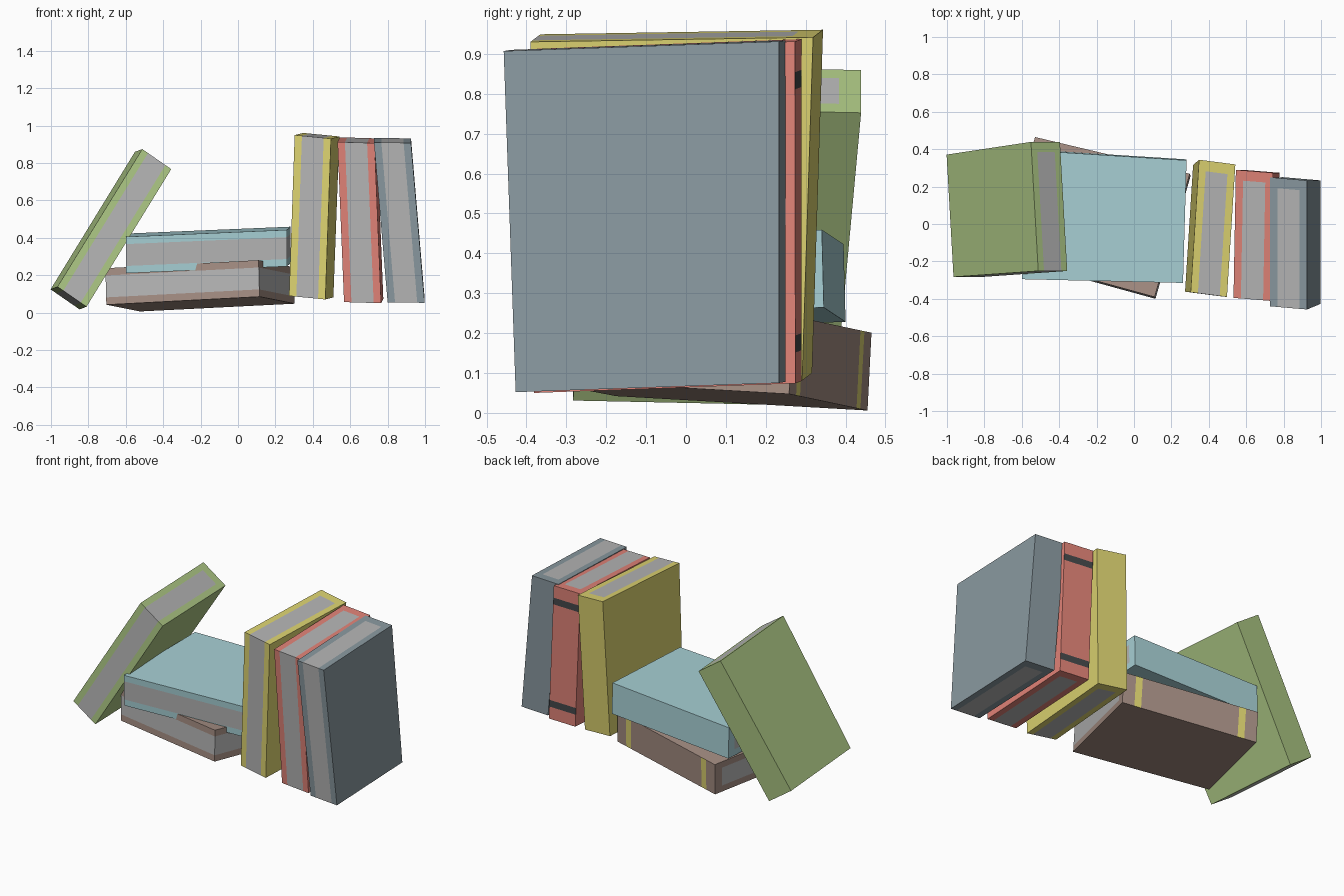
import bpy, bmesh
from mathutils import Vector

if "Cube" in bpy.data.objects:
    bpy.data.objects.remove(bpy.data.objects["Cube"])


def make_material(name, rgb):
    mat = bpy.data.materials.new(name)
    mat.diffuse_color = [(c / 255) ** 2.2 for c in rgb] + [1]
    mat.use_nodes = True
    mat.node_tree.nodes["Principled BSDF"].inputs["Base Color"].default_value = mat.diffuse_color
    return mat


paper = make_material("paper", (180, 180, 180))
dark = make_material("dark_band", (70, 74, 76))
gold = make_material("gold_band", (220, 210, 112))

BANDS = (0.09, 0.14, 0.86, 0.91)


def book(name, rgb, corner, thick, depth, height, flare, band=None):
    """Slightly flared box. u: across the boards, v: fore-edge to spine, t: foot to head."""
    o, w, d, h = map(Vector, (corner, thick, depth, height))
    cuts = ((0, 0.2, 0.8, 1), (0, 0.92, 1), (0, *BANDS, 1) if band else (0, 1))

    def place(p):
        u, v, t = p
        return o + w * u + d * (v * (1 + (flare - 1) * t)) + h * t

    bm = bmesh.new()
    for axis in range(3):
        a, b = [i for i in range(3) if i != axis]
        for side in (0, 1):
            for a0, a1 in zip(cuts[a], cuts[a][1:]):
                for b0, b1 in zip(cuts[b], cuts[b][1:]):
                    pts = []
                    for s, r in ((a0, b0), (a1, b0), (a1, b1), (a0, b1)):
                        p = [side] * 3
                        p[a], p[b] = s, r
                        pts.append(p)
                    u, v, t = [sum(c) / 4 for c in zip(*pts)]
                    face = bm.faces.new([bm.verts.new(place(p)) for p in pts])
                    # page block shows between boards, in front of the spine
                    if 0.2 < u < 0.8 and v < 0.9:
                        face.material_index = 1
                    # decorative bands across the spine
                    elif band and v == 1 and (0.09 < t < 0.14 or 0.86 < t < 0.91):
                        face.material_index = 2
    bmesh.ops.remove_doubles(bm, verts=bm.verts, dist=1e-5)
    bmesh.ops.recalc_face_normals(bm, faces=bm.faces)
    mesh = bpy.data.meshes.new(name)
    bm.to_mesh(mesh)
    bm.free()
    mesh.materials.append(make_material(name + "_cover", rgb))
    mesh.materials.append(paper)
    if band:
        mesh.materials.append(band)
    bpy.context.collection.objects.link(bpy.data.objects.new(name, mesh))


# upright row on the right
book("slate_book", (136, 151, 158), (0.80, -0.41, 0.055), (0.198, -0.017, -0.003),
     (0, 0.66, 0.023), (-0.073, -0.03, 0.855), 1.045)
book("red_book", (224, 130, 119), (0.567, -0.365, 0.056), (0.198, -0.016, -0.006),
     (0.012, 0.655, 0.024), (-0.035, -0.03, 0.856), 1.045, dark)
book("yellow_book", (220, 210, 112), (0.273, -0.362, 0.089), (0.194, -0.025, -0.019),
     (0.043, 0.678, 0.011), (0.03, -0.003, 0.86), 1.045)

# flat stack in the middle
book("brown_book", (164, 141, 130), (-0.704, -0.175, 0.042), (-0.005, 0.01, 0.195),
     (0.18, 0.63, -0.036), (0.819, -0.225, 0.043), 1.045, gold)
book("teal_book", (166, 207, 212), (-0.6, -0.29, 0.21), (0, -0.005, 0.195),
     (0.02, 0.69, 0.018), (0.862, -0.02, 0.037), 0.95)

# leaning book on the left
book("green_book", (172, 199, 132), (-0.965, -0.283, 0.138), (0.155, 0, -0.107),
     (-0.037, 0.654, -0.014), (0.453, 0.032, 0.736), 1.055)
